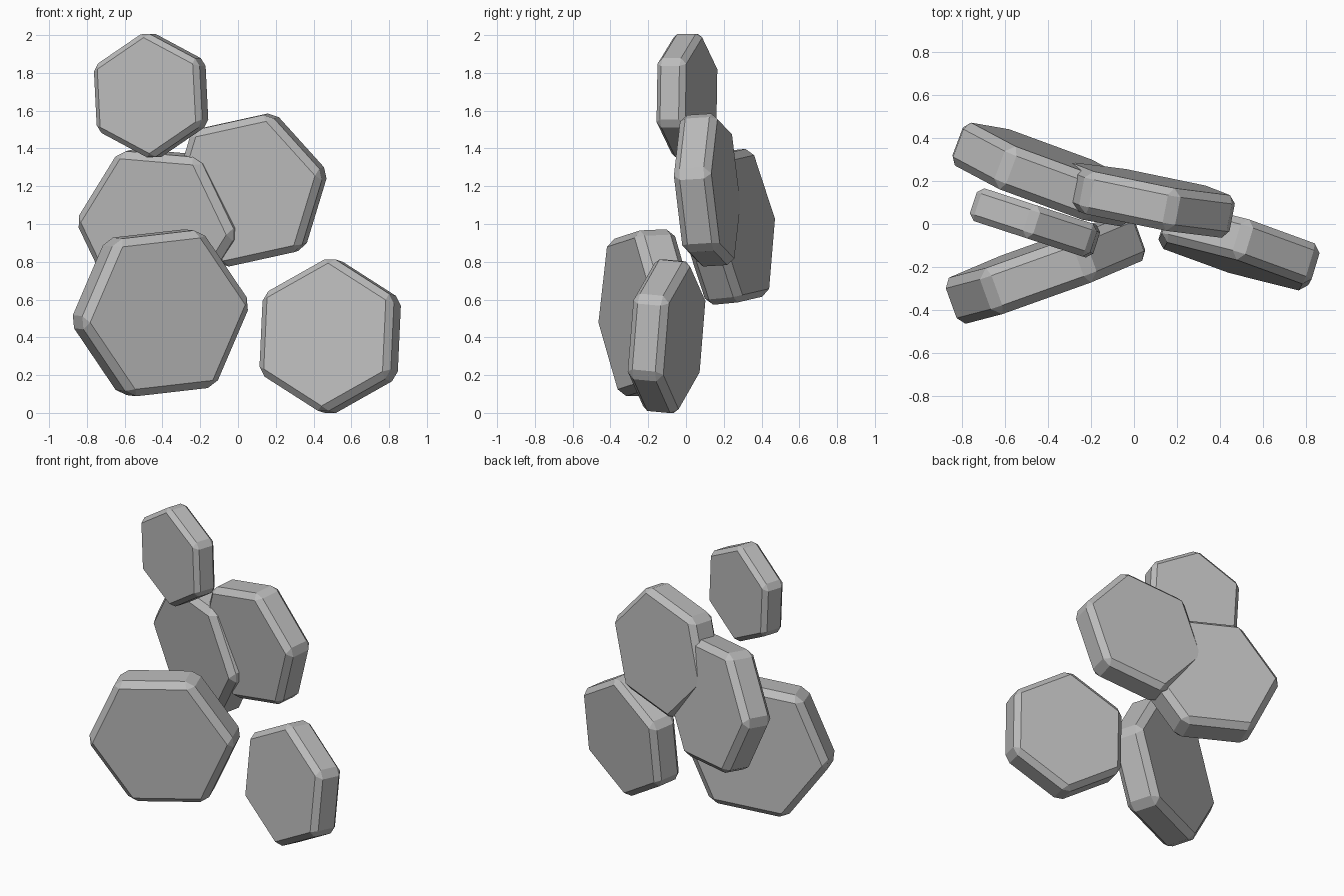
import bpy, bmesh, math
from mathutils import Vector, Matrix

if "Cube" in bpy.data.objects:
    bpy.data.objects.remove(bpy.data.objects["Cube"])

grey = bpy.data.materials.new("plain_grey")
grey.diffuse_color = (0.5, 0.5, 0.5, 1)
grey.use_nodes = True
grey.node_tree.nodes["Principled BSDF"].inputs["Base Color"].default_value = grey.diffuse_color


def hex_plate(name, center, radius, tilt, spin):
    """Chamfered hexagonal slab. tilt = (x, z) of the front normal,
    spin = (x, z) direction of one corner as seen from the front."""
    nx, nz = tilt
    n = Vector((nx, -math.sqrt(1 - nx * nx - nz * nz), nz))
    dx, dz = spin
    u = Vector((dx, -(nx * dx + nz * dz) / n.y, dz)).normalized()
    v = n.cross(u)
    half = radius * 0.235

    # hexagon profile, extruded to a slab
    bm = bmesh.new()
    ring = [bm.verts.new((radius * math.cos(math.pi / 3 * k),
                          radius * math.sin(math.pi / 3 * k), -half)) for k in range(6)]
    base = bm.faces.new(ring)
    ext = bmesh.ops.extrude_face_region(bm, geom=[base], use_keep_orig=True)
    top = [g for g in ext["geom"] if isinstance(g, bmesh.types.BMVert)]
    bmesh.ops.translate(bm, vec=(0, 0, 2 * half), verts=top)
    bmesh.ops.recalc_face_normals(bm, faces=bm.faces)

    # flat chamfer on every edge
    bmesh.ops.bevel(bm, geom=bm.edges[:], offset=radius / 12, offset_type='OFFSET',
                    segments=1, profile=0.5, affect='EDGES')
    bmesh.ops.recalc_face_normals(bm, faces=bm.faces)

    # stand the slab up and turn it
    m = Matrix((u, v, n)).transposed().to_4x4()
    m.translation = Vector(center)
    bm.transform(m)
    me = bpy.data.meshes.new(name)
    bm.to_mesh(me)
    bm.free()
    me.materials.append(grey)
    ob = bpy.data.objects.new(name, me)
    bpy.context.collection.objects.link(ob)


# name, centre, radius, front normal (x, z), corner direction (x, z)
hex_plate("top_plate", (-0.46, 0.005, 1.68), 0.34, (-0.31, 0.0), (-0.05, 1))
hex_plate("upper_right_plate", (0.055, 0.112, 1.18), 0.43, (-0.19, -0.06), (1, 0.22))
hex_plate("middle_left_plate", (-0.41, 0.23, 0.985), 0.455, (-0.35, -0.09), (1, -0.085))
hex_plate("lower_left_plate", (-0.411, -0.21, 0.53), 0.485, (0.34, -0.04), (1, 0.115))
hex_plate("lower_right_plate", (0.488, -0.103, 0.406), 0.42, (-0.29, 0.09), (0.046, 1))
